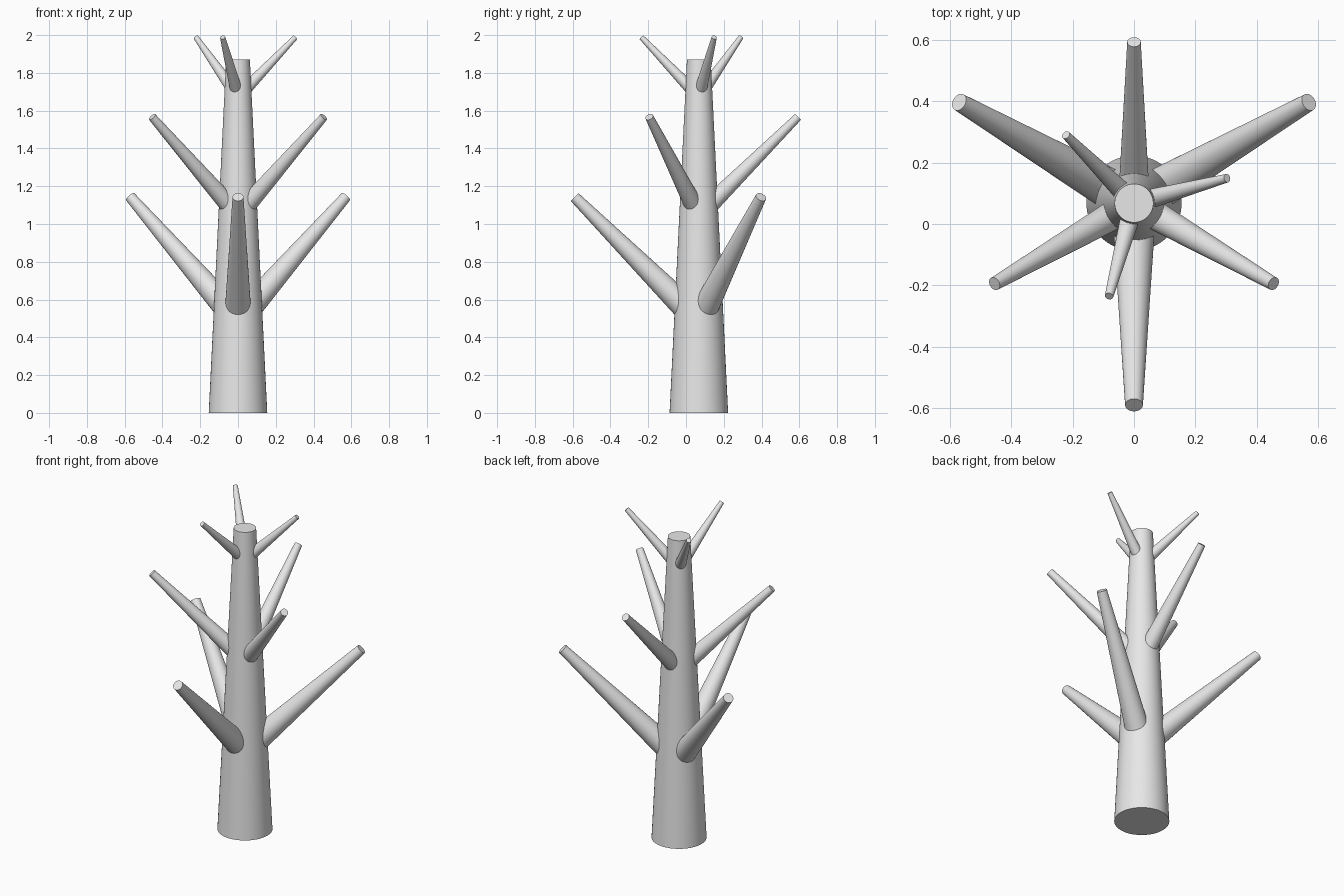
import bpy
from math import radians, cos, sin
from mathutils import Vector

cube = bpy.data.objects.get("Cube")
if cube:
    bpy.data.objects.remove(cube, do_unlink=True)

# Single pale grey bark colour
bark = bpy.data.materials.new("pale_grey")
bark.use_nodes = True
bark.diffuse_color = (0.8, 0.8, 0.8, 1)
bark.node_tree.nodes["Principled BSDF"].inputs["Base Color"].default_value = (0.8, 0.8, 0.8, 1)

TRUNK_Y = 0.068


def tapered_limb(name, start, end, r_start, r_end, sides=48):
    """Smooth tapered cylinder running from start to end."""
    start, end = Vector(start), Vector(end)
    axis = end - start
    bpy.ops.mesh.primitive_cone_add(vertices=sides, radius1=r_start, radius2=r_end,
                                    depth=axis.length, location=(start + end) / 2,
                                    rotation=axis.to_track_quat('Z', 'Y').to_euler())
    limb = bpy.context.object
    limb.name = name
    limb.data.materials.append(bark)
    bpy.ops.object.shade_smooth_by_angle(angle=radians(40))
    return limb


# Trunk
tapered_limb("trunk", (0, TRUNK_Y, 0), (0, TRUNK_Y, 1.87), 0.155, 0.063, 64)

# Three whorls of three branches, each rising at about 45 degrees:
# name, first angle, root height, tip height, reach, root radius, tip radius
whorls = [
    ("lower_branch", 30, 0.487, 1.143, 0.658, 0.073, 0.029),
    ("middle_branch", 90, 1.045, 1.567, 0.525, 0.052, 0.022),
    ("upper_branch", 15, 1.672, 1.988, 0.314, 0.035, 0.014),
]
for name, first, z_root, z_tip, reach, r_root, r_tip in whorls:
    for i in range(3):
        a = radians(first + 120 * i)
        tip = (reach * cos(a), TRUNK_Y + reach * sin(a), z_tip)
        tapered_limb(f"{name}_{i + 1}", (0, TRUNK_Y, z_root), tip, r_root, r_tip)
